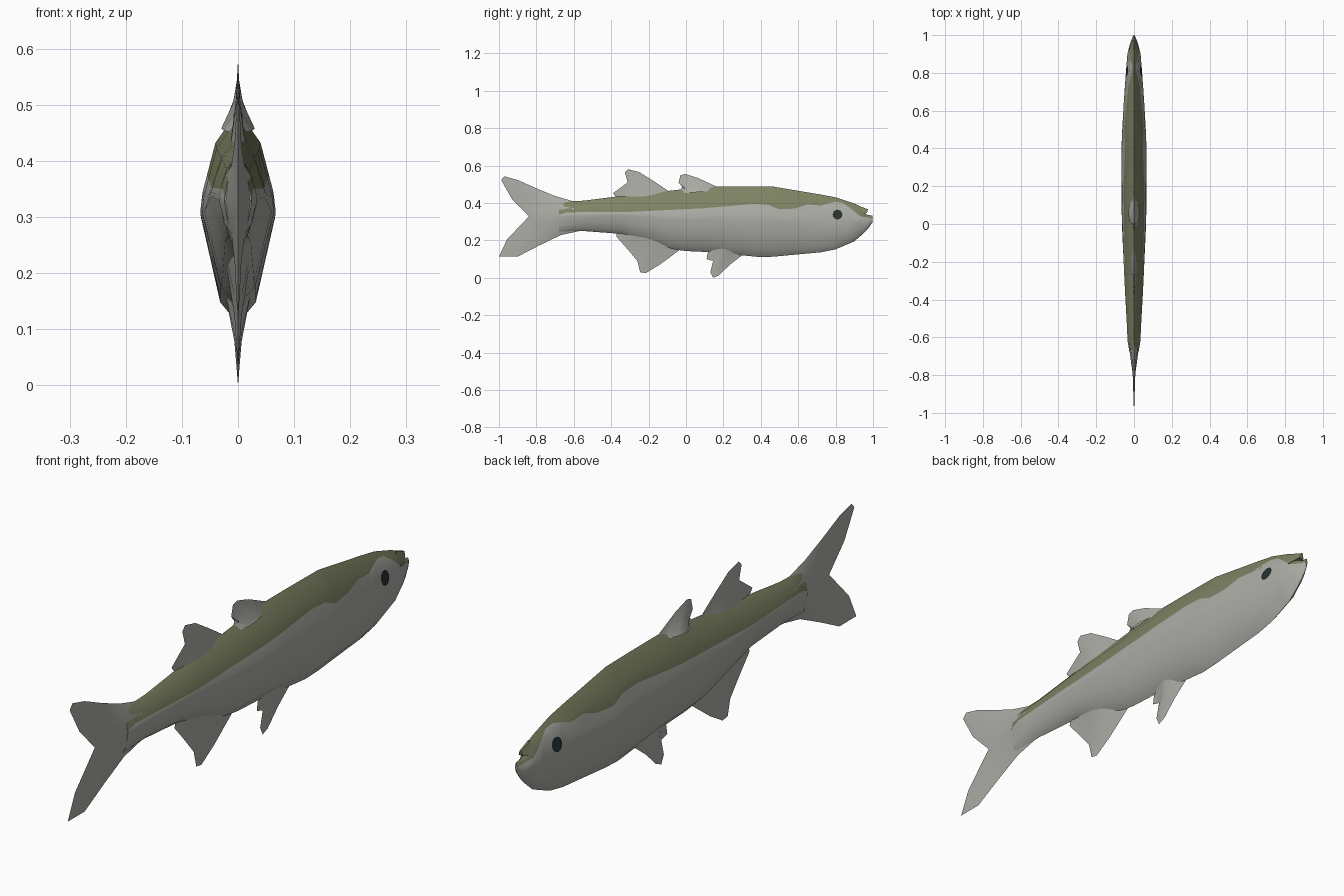
import bpy, bmesh, math

if "Cube" in bpy.data.objects:
    bpy.data.objects.remove(bpy.data.objects["Cube"])

def material(name, rgb):
    m = bpy.data.materials.new(name)
    m.diffuse_color = (*rgb, 1)
    m.use_nodes = True
    m.node_tree.nodes["Principled BSDF"].inputs["Base Color"].default_value = m.diffuse_color
    return m

SILVER = material("silver grey", (0.42, 0.42, 0.39))
OLIVE = material("olive green", (0.21, 0.225, 0.125))
DARK = material("eye black", (0.02, 0.03, 0.03))

def lerp_table(table, v):
    """Linear lookup in rows of (key, values...) with rising keys."""
    if v <= table[0][0]:
        return table[0][1:]
    for a, b in zip(table, table[1:]):
        if v <= b[0]:
            f = (v - a[0]) / (b[0] - a[0])
            return tuple(p + (q - p) * f for p, q in zip(a[1:], b[1:]))
    return table[-1][1:]

# body stations: y, top z, bottom z, half width
BODY = [(-0.68, 0.41, 0.24, 0.024), (-0.62, 0.41, 0.247, 0.034),
        (-0.55, 0.412, 0.25, 0.037), (-0.35, 0.437, 0.235, 0.048),
        (-0.09, 0.465, 0.155, 0.060), (0.0, 0.475, 0.143, 0.064),
        (0.17, 0.489, 0.135, 0.067), (0.28, 0.489, 0.122, 0.067),
        (0.40, 0.488, 0.11, 0.066), (0.47, 0.487, 0.113, 0.064),
        (0.63, 0.46, 0.128, 0.055), (0.72, 0.445, 0.136, 0.049),
        (0.80, 0.43, 0.152, 0.043), (0.90, 0.397, 0.195, 0.035),
        (0.935, 0.38, 0.225, 0.026), (0.955, 0.345, 0.243, 0.021),
        (0.975, 0.335, 0.265, 0.014), (0.998, 0.333, 0.297, 0.004)]
# cross-section: height fraction, width fraction
SECTION = [(0, 0), (0.1, 0.48), (0.5, 1), (0.55, 1), (0.84, 0.6), (1, 0)]
# lower edge of the olive back: y, z
EDGE = [(-0.68, 0.335), (-0.64, 0.35), (-0.3, 0.352), (0.1, 0.372), (0.36, 0.395),
        (0.44, 0.39), (0.5, 0.366), (0.58, 0.37), (0.65, 0.392), (0.72, 0.386),
        (0.77, 0.4), (0.80, 0.407), (0.84, 0.4), (0.875, 0.375), (0.93, 0.33), (1, 0.315)]

def surface_x(y, z):
    top, bot, w = lerp_table(BODY, y)
    return w * lerp_table(SECTION, (z - bot) / (top - bot))[0]

def make_object(name, verts, faces, mats, rule=None, smooth=35):
    bm = bmesh.new()
    vs = [bm.verts.new(v) for v in verts]
    for i, f in enumerate(faces):
        face = bm.faces.new([vs[k] for k in f])
        if rule:
            face.material_index = rule(i)
    bmesh.ops.remove_doubles(bm, verts=bm.verts, dist=0.0004)
    bmesh.ops.recalc_face_normals(bm, faces=bm.faces)
    me = bpy.data.meshes.new(name)
    bm.to_mesh(me)
    bm.free()
    for m in mats:
        me.materials.append(m)
    ob = bpy.data.objects.new(name, me)
    bpy.context.collection.objects.link(ob)
    bpy.ops.object.select_all(action='DESELECT')
    ob.select_set(True)
    bpy.context.view_layer.objects.active = ob
    bpy.ops.object.shade_smooth_by_angle(angle=math.radians(smooth))
    return ob

# body: loft of closed rings, one ring row lying on the colour edge
ys = sorted({s[0] for s in BODY} | {e[0] for e in EDGE if e[0] < 0.99})
verts, faces, colours = [], [], []
for y in ys:
    top, bot, w = lerp_table(BODY, y)
    b = min(max((lerp_table(EDGE, y)[0] - bot) / (top - bot), 0.52), 0.95)
    if b < 0.84:
        ts = [0, 0.1, 0.3, 0.5, (0.5 + b) / 2, b, 0.84, 1]
    else:
        ts = [0, 0.1, 0.3, 0.5, 0.84, b, (b + 1) / 2, 1]
    half = [(w * lerp_table(SECTION, t)[0], y, bot + (top - bot) * t) for t in ts]
    verts += half + [(-x, yy, z) for x, yy, z in half[-2:0:-1]]
N = 14
for r in range(len(ys) - 1):
    for k in range(N):
        n = (k + 1) % N
        faces.append((r * N + k, r * N + n, (r + 1) * N + n, (r + 1) * N + k))
        colours.append(1 if 5 <= k <= 8 else 0)
last = (len(ys) - 1) * N
faces += [tuple(range(N)), tuple(range(last, last + N))]
colours += [0, 0]
make_object("body", verts, faces, [SILVER, OLIVE], lambda i: colours[i])

# upper lip: small wedge overhanging the mouth notch
lip = [(0.92, 0.386, 0.004), (0.973, 0.366, 0.003), (0.968, 0.347, 0.010), (0.92, 0.335, 0.026)]
verts = [(s * x, y, z) for s in (1, -1) for y, z, x in lip]
faces = [(0, 1, 2, 3), (4, 5, 6, 7)] + [(k, (k + 1) % 4, (k + 1) % 4 + 4, k + 4) for k in range(4)]
make_object("upper_lip", verts, faces, [OLIVE])

# tail fin: each lobe is a strip of (leading, ridge, trailing) points, given as y, z, half thickness
UPPER = [[(-0.60, 0.408, 0), (-0.60, 0.37, 0.026), (-0.60, 0.328, 0.032)],
         [(-0.70, 0.437, 0), (-0.71, 0.39, 0.012), (-0.73, 0.328, 0.016)],
         [(-0.80, 0.478, 0), (-0.82, 0.43, 0.006), (-0.84, 0.328, 0)],
         [(-0.90, 0.523, 0), (-0.92, 0.49, 0.003), (-0.93, 0.42, 0)],
         [(-0.97, 0.542, 0), (-0.98, 0.533, 0), (-0.988, 0.522, 0)]]
LOWER = [[(-0.57, 0.25, 0), (-0.60, 0.29, 0.026), (-0.60, 0.328, 0.032)],
         [(-0.67, 0.228, 0), (-0.71, 0.27, 0.012), (-0.73, 0.328, 0.016)],
         [(-0.79, 0.17, 0), (-0.82, 0.22, 0.006), (-0.84, 0.328, 0)],
         [(-0.90, 0.113, 0), (-0.92, 0.16, 0.003), (-0.957, 0.205, 0)],
         [(-0.94, 0.113, 0), (-0.97, 0.113, 0), (-1.0, 0.113, 0)]]
verts, faces = [], []
for lobe in (UPPER, LOWER):
    for s in (1, -1):
        o = len(verts)
        verts += [(s * x, y, z) for row in lobe for y, z, x in row]
        faces += [(o + 3 * r + c, o + 3 * r + c + 1, o + 3 * r + c + 4, o + 3 * r + c + 3)
                  for r in range(4) for c in range(2)]
make_object("tail_fin", verts, faces, [SILVER], smooth=60)

# tent-shaped fins: a base inside the body tapering to a thin free edge
def fin(name, edge, base, w):
    n = len(edge)
    verts, faces = [], []
    for s in (1, -1):
        o = len(verts)
        for i, (y, z) in enumerate(edge):
            f = i / (n - 1)
            by = base[0][0] + (base[1][0] - base[0][0]) * f
            bz = base[0][1] + (base[1][1] - base[0][1]) * f
            wide = w * math.sin(math.pi * (0.08 + 0.84 * f))
            verts += [(s * wide, by, bz),
                      (s * wide * 0.3, (by + y) / 2, (bz + z) / 2), (0, y, z)]
        faces += [(o + 3 * i + c, o + 3 * i + c + 1, o + 3 * i + c + 4, o + 3 * i + c + 3)
                  for i in range(n - 1) for c in range(2)]
    make_object(name, verts, faces, [SILVER], smooth=60)

fin("front_dorsal_fin",
    [(0.165, 0.487), (0.06, 0.535), (-0.005, 0.555), (-0.03, 0.548), (-0.04, 0.507), (-0.015, 0.497), (-0.03, 0.468)],
    [(0.14, 0.465), (-0.03, 0.45)], 0.03)
fin("rear_dorsal_fin",
    [(-0.09, 0.462), (-0.17, 0.515), (-0.25, 0.565), (-0.31, 0.58), (-0.327, 0.563),
     (-0.312, 0.51), (-0.39, 0.452), (-0.38, 0.438)],
    [(-0.11, 0.44), (-0.34, 0.415)], 0.014)
fin("anal_fin",
    [(-0.03, 0.152), (-0.14, 0.07), (-0.215, 0.025), (-0.245, 0.03), (-0.26, 0.09), (-0.31, 0.15), (-0.372, 0.22), (-0.37, 0.24)],
    [(-0.06, 0.19), (-0.34, 0.26)], 0.022)
fin("pelvic_fin",
    [(0.30, 0.12), (0.235, 0.07), (0.175, 0.012), (0.145, 0.0), (0.13, 0.03), (0.145, 0.09), (0.11, 0.1), (0.115, 0.13)],
    [(0.27, 0.15), (0.13, 0.165)], 0.022)

# eyes: thin discs following the body surface
for s, name in ((1, "right_eye"), (-1, "left_eye")):
    pts = [(0.81, 0.338)]
    for r in (0.013, 0.026):
        pts += [(0.81 + r * math.cos(math.tau * k / 16), 0.338 + r * math.sin(math.tau * k / 16))
                for k in range(16)]
    verts = [(s * (surface_x(y, z) + 0.002), y, z) for y, z in pts]
    faces = []
    for k in range(16):
        n = (k + 1) % 16
        faces += [(0, 1 + k, 1 + n), (1 + k, 17 + k, 17 + n, 1 + n)]
    eye = make_object(name, verts, faces, [DARK])
    # make the open disc face outwards
    if eye.data.polygons[0].normal.x * s < 0:
        eye.data.flip_normals()
